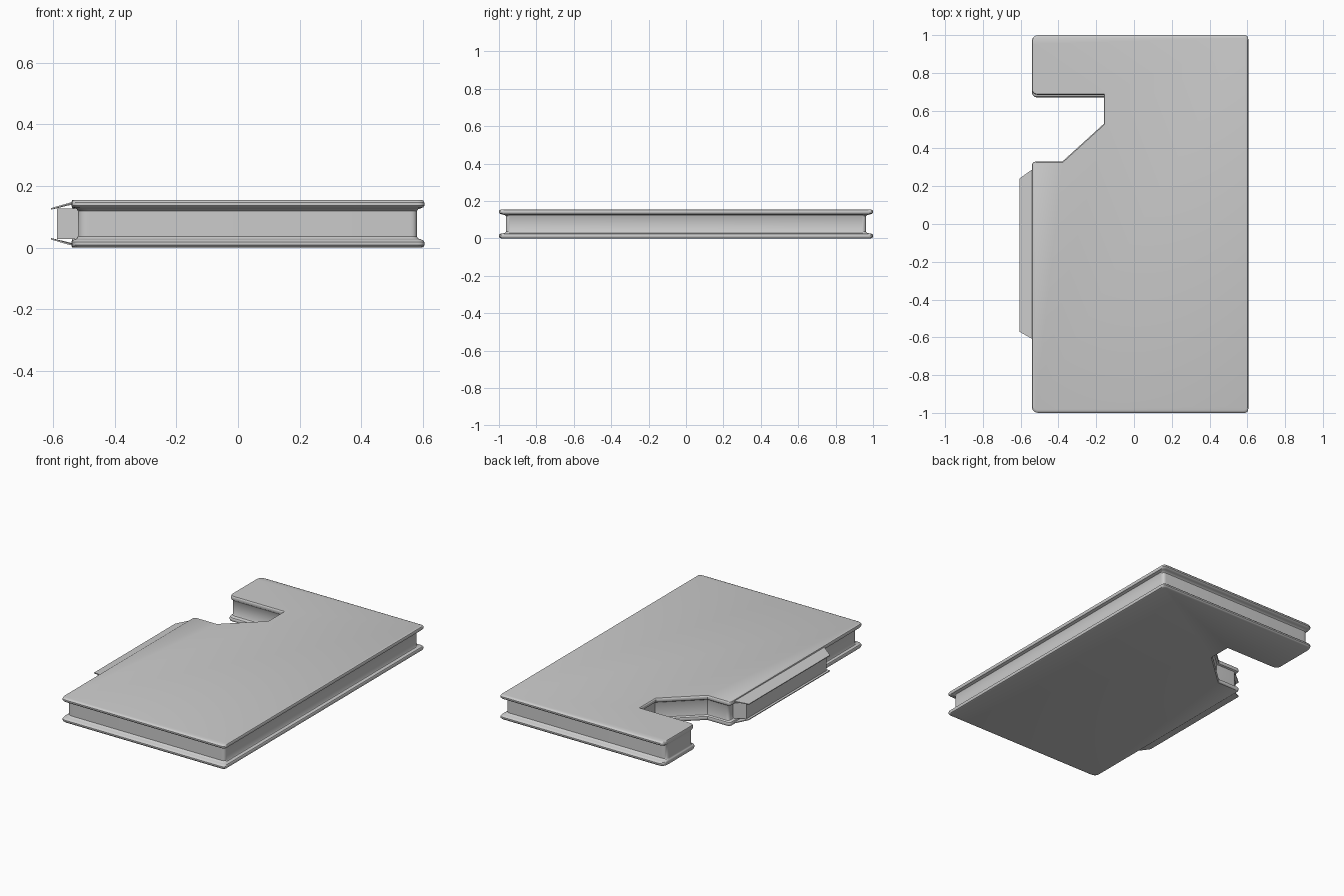
import bpy, bmesh
from mathutils import Vector

if "Cube" in bpy.data.objects:
    bpy.data.objects.remove(bpy.data.objects["Cube"])


def loft(name, loops, angle=0.6):
    """Closed solid skinned through matching loops of 3D points."""
    bm = bmesh.new()
    rings = [[bm.verts.new(p) for p in loop] for loop in loops]
    n = len(rings[0])
    for a, b in zip(rings, rings[1:]):
        for i in range(n):
            j = (i + 1) % n
            bm.faces.new((a[i], a[j], b[j], b[i]))
    bm.faces.new(rings[0][::-1])
    bm.faces.new(rings[-1])
    bmesh.ops.recalc_face_normals(bm, faces=bm.faces)
    mesh = bpy.data.meshes.new(name)
    bm.to_mesh(mesh)
    bm.free()
    obj = bpy.data.objects.new(name, mesh)
    bpy.context.collection.objects.link(obj)
    bpy.ops.object.select_all(action='DESELECT')
    bpy.context.view_layer.objects.active = obj
    obj.select_set(True)
    bpy.ops.object.shade_smooth_by_angle(angle=angle)
    return obj


def inset(points, dists):
    """Move every edge of a counter-clockwise polygon inward by its own distance."""
    pts = [Vector(p) for p in points]
    n = len(pts)
    lines = []
    for i in range(n):
        d = (pts[(i + 1) % n] - pts[i]).normalized()
        lines.append((pts[i] + Vector((-d.y, d.x)) * dists[i], d))
    out = []
    for i in range(n):
        (p, d), (q, e) = lines[i - 1], lines[i]
        out.append(p + d * ((q - p).cross(e) / d.cross(e)))
    return out


def rounded(pts, radii, steps=5):
    out = []
    for i, p in enumerate(pts):
        if not radii[i]:
            out.append(p)
            continue
        a = p + (pts[i - 1] - p).normalized() * radii[i]
        b = p + (pts[(i + 1) % len(pts)] - p).normalized() * radii[i]
        for k in range(steps + 1):
            t = k / steps
            out.append(a * (1 - t) ** 2 + p * 2 * t * (1 - t) + b * t * t)
    return out


# Plate outline with side notch; one web depth and top setback per edge
OUTLINE = [(-0.54, -1), (0.605, -1), (0.605, 1), (-0.54, 1), (-0.54, 0.67),
           (-0.16, 0.67), (-0.16, 0.53), (-0.38, 0.33), (-0.54, 0.33)]
RADII = [0.035, 0.022, 0.022, 0.035, 0.03, 0, 0, 0, 0.02]
WEB = [0.037, 0.024, 0.037, 0.005, 0.026, 0.012, 0.014, 0.012, 0.02]
TOP = [0, 0, 0, 0, 0.014, 0, 0, 0, 0]

# Rim section: height, fraction of web depth, is part of top flange
SECTION = [(0, 0.35, 0), (0.003, 0.12, 0), (0.009, 0, 0), (0.018, 0, 0),
           (0.024, 0.15, 0), (0.027, 0.5, 0), (0.03, 0.85, 0), (0.036, 1, 0),
           (0.119, 1, 0), (0.125, 0.85, 0), (0.128, 0.5, 1), (0.131, 0.15, 1),
           (0.137, 0, 1), (0.146, 0, 1), (0.152, 0.12, 1), (0.155, 0.35, 1)]
loops = []
for z, f, top in SECTION:
    dists = [t * top + (w - t * top) * f for w, t in zip(WEB, TOP)]
    loops.append([(p.x, p.y, z) for p in rounded(inset(OUTLINE, dists), RADII)])
loft("grooved_plate", loops)

# Side tab block
BLOCK = [(-0.51, 0.28), (-0.587, 0.235), (-0.587, -0.565), (-0.51, -0.60)]
loft("side_tab_block", [[(x, y, z) for x, y in BLOCK] for z in (0.028, 0.127)], 0.3)

# Thin sloping lips above and below the tab
MID = 0.0775
LIP = [(-0.52, 0.295, 0.067), (-0.545, 0.285, 0.064), (-0.607, 0.24, 0.046),
       (-0.607, -0.57, 0.046), (-0.545, -0.605, 0.064), (-0.52, -0.615, 0.067)]
for name, side in (("upper_tab_lip", 1), ("lower_tab_lip", -1)):
    loft(name, [[(x, y, MID + side * (h + t)) for x, y, h in LIP] for t in (0, 0.005)], 0.3)
